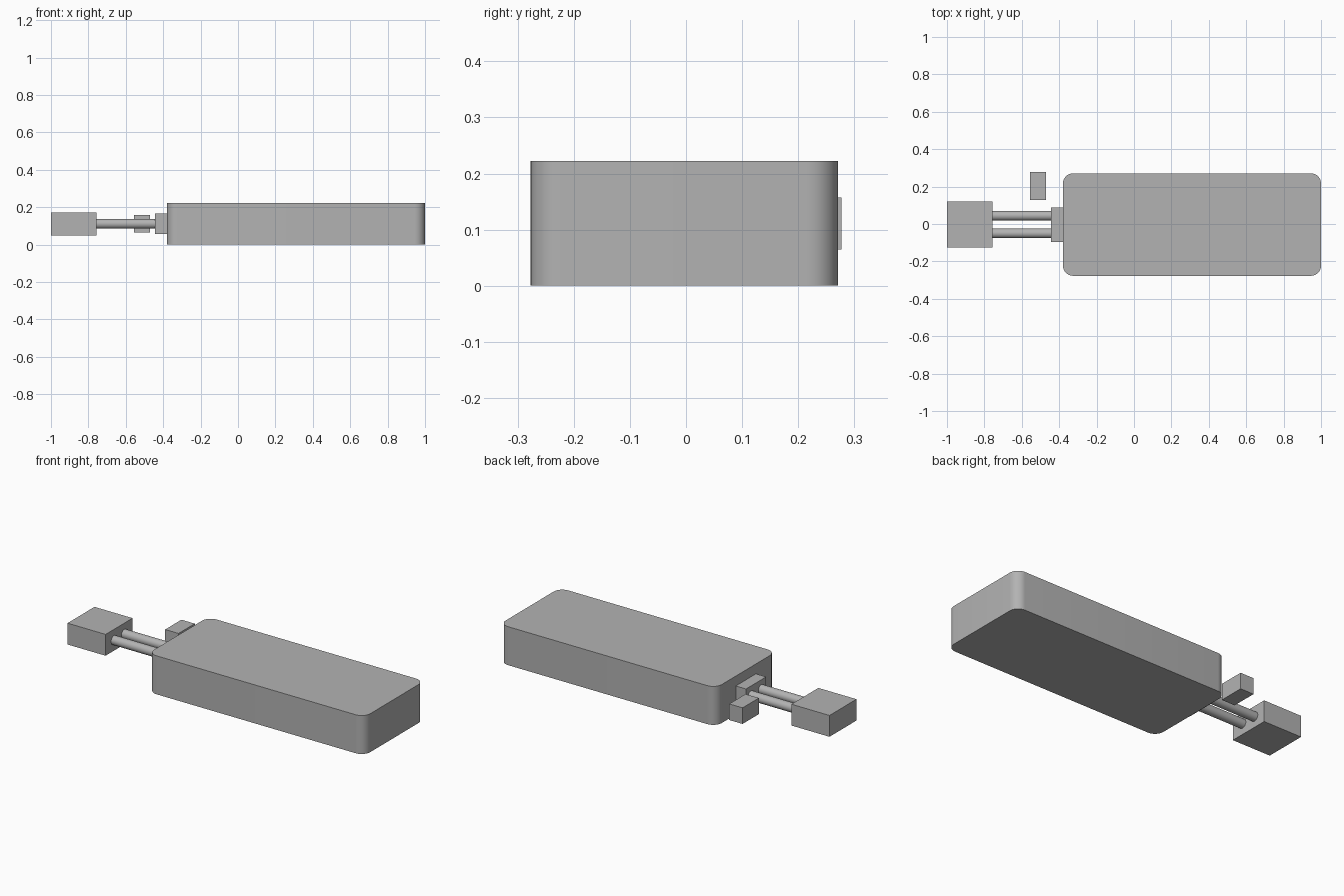
import bpy
import math

if "Cube" in bpy.data.objects:
    bpy.data.objects.remove(bpy.data.objects["Cube"], do_unlink=True)

MID_Y, MID_Z = -0.003, 0.111  # shared centre line of the assembly

grey = bpy.data.materials.new("plain grey")
grey.use_nodes = True
colour = (0.45, 0.45, 0.45, 1)
grey.diffuse_color = colour
grey.node_tree.nodes["Principled BSDF"].inputs["Base Color"].default_value = colour


def block(name, x0, x1, width, height, y=MID_Y):
    bpy.ops.mesh.primitive_cube_add(size=1, location=((x0 + x1) / 2, y, MID_Z))
    ob = bpy.context.object
    ob.name = name
    ob.scale = (x1 - x0, width, height)
    bpy.ops.object.transform_apply(location=False, rotation=False, scale=True)
    ob.data.materials.append(grey)
    return ob


def rod(name, x0, x1, radius, y):
    bpy.ops.mesh.primitive_cylinder_add(
        vertices=48, radius=radius, depth=x1 - x0,
        location=((x0 + x1) / 2, y, MID_Z), rotation=(0, math.pi / 2, 0))
    ob = bpy.context.object
    ob.name = name
    ob.data.materials.append(grey)
    bpy.ops.object.shade_smooth_by_angle(angle=math.radians(30))


# Main body with rounded vertical edges
body = block("body", -0.38, 1.0, 0.548, 0.222)
weights = body.data.attributes.new("bevel_weight_edge", "FLOAT", "EDGE")
for edge in body.data.edges:
    a, b = (body.data.vertices[i].co for i in edge.vertices)
    weights.data[edge.index].value = float(abs(a.z - b.z) > 0.1)
bevel = body.modifiers.new("rounded corners", "BEVEL")
bevel.limit_method = "WEIGHT"
bevel.width = 0.055
bevel.segments = 10
bpy.context.view_layer.objects.active = body
bpy.ops.object.modifier_apply(modifier=bevel.name)
bpy.ops.object.shade_smooth_by_angle(angle=math.radians(30))

# Collar, twin rods and end block
block("collar", -0.445, -0.38, 0.184, 0.108)
for side, offset in (("left", -0.047), ("right", 0.047)):
    rod(side + "_rod", -0.757, -0.445, 0.026, MID_Y + offset)
block("end_block", -1.0, -0.757, 0.246, 0.123)

# Small separate block beside the rods
block("side_block", -0.555, -0.47, 0.148, 0.093, y=0.203)
